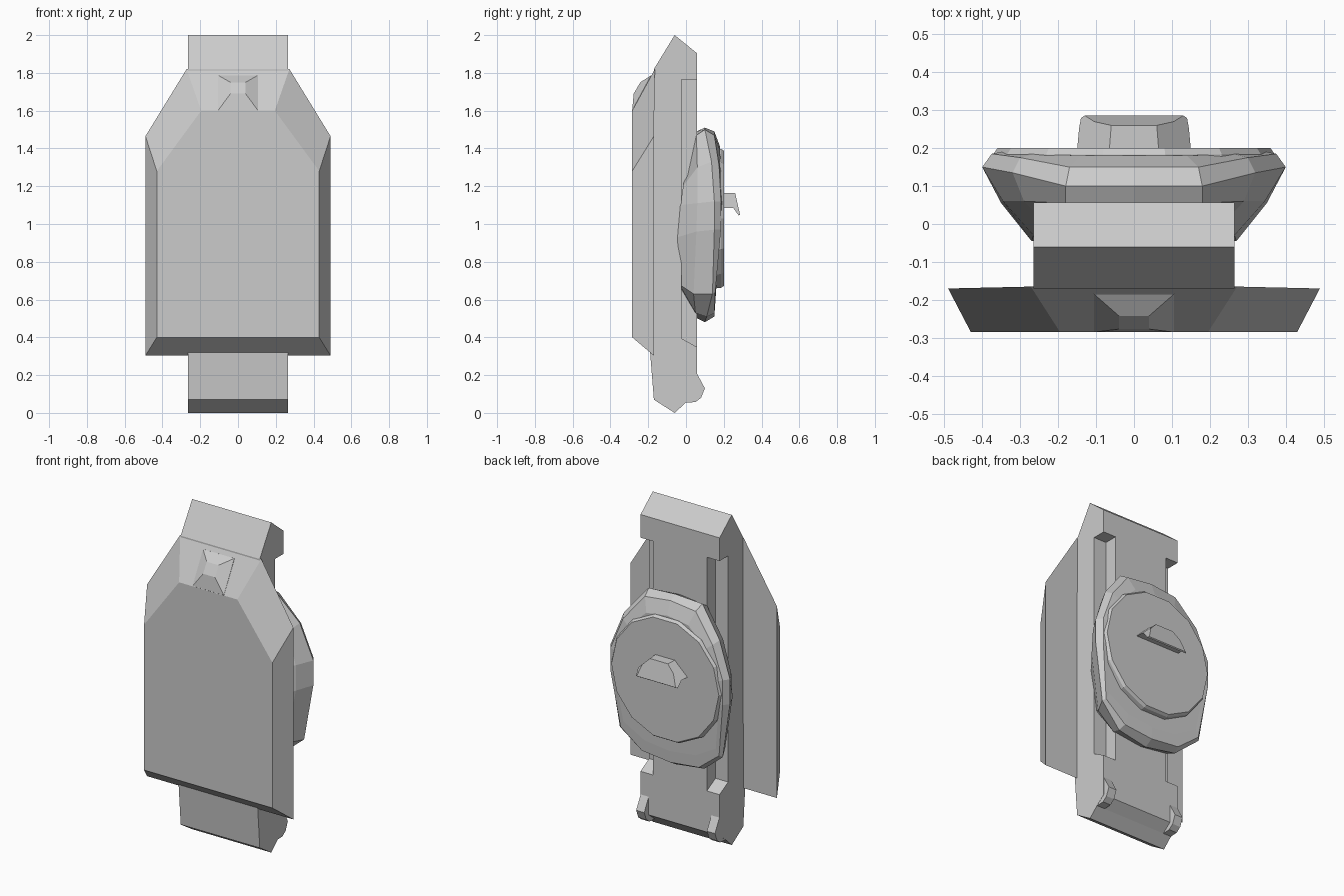
import bpy, bmesh
from math import sin, cos, pi

if "Cube" in bpy.data.objects:
    bpy.data.objects.remove(bpy.data.objects["Cube"])


def loft(name, loops):
    """Skin a stack of equal-length vertex loops and cap both ends."""
    bm = bmesh.new()
    rows = [[bm.verts.new(p) for p in loop] for loop in loops]
    n = len(rows[0])
    for a, b in zip(rows, rows[1:]):
        for i in range(n):
            j = (i + 1) % n
            bm.faces.new((a[i], a[j], b[j], b[i]))
    bm.faces.new(rows[0][::-1])
    bm.faces.new(rows[-1])
    bmesh.ops.recalc_face_normals(bm, faces=bm.faces)
    mesh = bpy.data.meshes.new(name)
    bm.to_mesh(mesh)
    bm.free()
    ob = bpy.data.objects.new(name, mesh)
    bpy.context.collection.objects.link(ob)
    return ob


def prism(name, profile, x0, x1):
    """Extrude a (y, z) profile along x."""
    return loft(name, [[(x, y, z) for y, z in profile] for x in (x0, x1)])


def cut(target, cutter):
    mod = target.modifiers.new("cut", 'BOOLEAN')
    mod.operation = 'DIFFERENCE'
    mod.solver = 'EXACT'
    mod.object = cutter
    bpy.context.view_layer.objects.active = target
    bpy.ops.object.modifier_apply(modifier=mod.name)
    bpy.data.objects.remove(cutter)


def mirrored(half):
    """Complete a half outline given from top centre to bottom centre."""
    return half + [(-p[0],) + tuple(p[1:]) for p in half[-2:0:-1]]


# Central spine with a slot down each rear corner
spine = prism("spine", [(-.06, 0), (-.17, .07), (-.19, .32), (-.175, .4),
                        (-.17, 1.82), (-.06, 2), (.057, 1.905),
                        (.057, .1), (0, .055)], -.265, .265)
for s in (-1, 1):
    cut(spine, prism("slot_cutter", [(-.025, .395), (-.025, 1.765),
                                     (.2, 1.765), (.2, .27)], s * .18, s * .4))

# Hooked feet at the bottom of the spine
for s, side in ((-1, "left"), (1, "right")):
    prism("hook_" + side, [(-.01, .05), (.0, .055), (.05, .057), (.08, .08),
                           (.1, .13), (.057, .21), (-.01, .21)],
          s * .21, s * .264)

# Bevelled front plate
front = [(.195, 1.6), (.43, 1.28), (.43, .4)]
back = [(.272, 1.82, -.165), (.49, 1.465, -.17), (.49, .303, -.17)]
sym = lambda h: h + [(-p[0],) + tuple(p[1:]) for p in h[::-1]]
loft("front_plate", [[(x, -.285, z) for x, z in sym(front)],
                     [(x, y, z) for x, z, y in sym(back)]])

# Raised nub on the sloped shoulder of the plate
loft("shoulder_nub", [
    [(-.11, -.17, 1.78), (.11, -.17, 1.78), (.11, -.275, 1.59), (-.11, -.275, 1.59)],
    [(-.105, -.185, 1.787), (.105, -.185, 1.787), (.105, -.285, 1.602), (-.105, -.285, 1.602)],
    [(-.04, -.242, 1.75), (.04, -.242, 1.75), (.04, -.277, 1.69), (-.04, -.277, 1.69)]])

# Faceted rear pod: front loop, belly loop, widest rim, rear loop (x, z, y)
pod = [
    [(0, 1.24, -.01), (.14, 1.24, -.01), (.22, 1.2, -.015), (.265, 1.1, -.03),
     (.27, .93, -.045), (.24, .68, -.035), (.14, .66, -.03), (0, .66, -.03)],
    [(0, 1.49, .055), (.18, 1.47, .055), (.29, 1.3, .06), (.345, 1.11, .06),
     (.35, .96, .055), (.29, .63, .04), (.19, .53, .05), (0, .5, .06)],
    [(0, 1.51, .1), (.18, 1.5, .1), (.32, 1.33, .135), (.4, 1.12, .15),
     (.4, .97, .15), (.345, .63, .14), (.2, .51, .11), (0, .48, .1)],
    [(0, 1.49, .15), (.17, 1.47, .15), (.3, 1.31, .175), (.375, 1.12, .185),
     (.375, .97, .185), (.33, .64, .155), (.19, .53, .15), (0, .51, .15)],
    [(0, 1.41, .18), (.14, 1.39, .18), (.26, 1.28, .185), (.35, 1.11, .19),
     (.35, .97, .185), (.31, .68, .158), (.17, .6, .155), (0, .58, .155)]]
loft("rear_pod", [[(x, y, z) for x, z, y in mirrored(h)] for h in pod])

# Round cap on the pod
ring = lambda y, r: [(r * cos(2 * pi * i / 14), y, 1.03 + r * 1.02 * sin(2 * pi * i / 14))
                     for i in range(14)]
loft("rear_cap", [ring(.14, .375), ring(.185, .37), ring(.2, .36)])

# Small hooded handle on the cap: (half width, y, z)
handle = [(.065, .195, 1.165), (.06, .26, 1.165), (.105, .27, 1.12),
          (.13, .286, 1.05), (.14, .279, 1.045), (.145, .25, 1.085), (.15, .195, 1.085)]
loft("handle", [[(s * w, y, z) for w, y, z in handle] for s in (-1, 1)])
